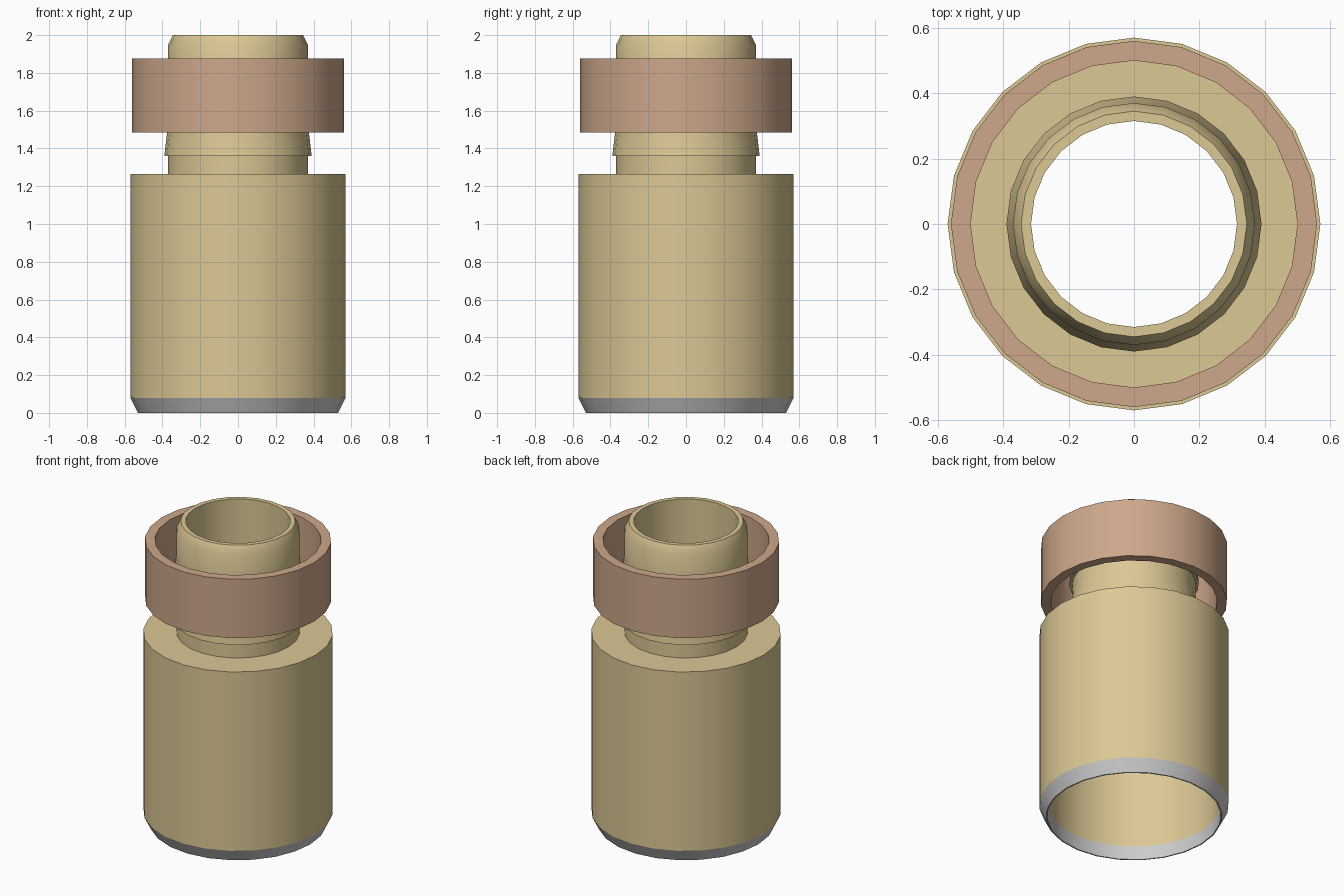
import bpy, bmesh, math

if "Cube" in bpy.data.objects:
    bpy.data.objects.remove(bpy.data.objects["Cube"])

SIDES = 24


def material(name, rgb):
    m = bpy.data.materials.new(name)
    m.diffuse_color = (*rgb, 1)
    m.use_nodes = True
    m.node_tree.nodes["Principled BSDF"].inputs["Base Color"].default_value = m.diffuse_color
    return m


def lathe(name, profile, mat=None, closed=False):
    """Spin an (r, z) profile around the z axis; profile runs up the outside, down the inside."""
    bm = bmesh.new()
    rings = []
    for r, z in profile:
        angles = [math.tau * i / SIDES for i in range(SIDES)]
        rings.append([bm.verts.new((r * math.cos(a), r * math.sin(a), z)) for a in angles])
    pairs = list(zip(rings, rings[1:]))
    if closed:
        pairs.append((rings[-1], rings[0]))
    for low, high in pairs:
        for i in range(SIDES):
            j = (i + 1) % SIDES
            bm.faces.new((low[i], low[j], high[j], high[i]))
    mesh = bpy.data.meshes.new(name)
    bm.to_mesh(mesh)
    bm.free()
    obj = bpy.data.objects.new(name, mesh)
    bpy.context.collection.objects.link(obj)
    if mat:
        mesh.materials.append(mat)
    bpy.ops.object.select_all(action='DESELECT')
    obj.select_set(True)
    bpy.context.view_layer.objects.active = obj
    bpy.ops.object.shade_smooth_by_angle(angle=math.radians(30))
    return obj


tan = material("tan", (0.72, 0.58, 0.30))
copper = material("copper", (0.61, 0.39, 0.26))

# Hollow body with shoulder and barbed neck
profile = [(0.57, 0.08), (0.57, 1.265), (0.37, 1.265)]
for z in (1.36, 1.61):                      # barbs
    profile += [(0.37, z), (0.39, z), (0.37, z + 0.17)]
profile += [(0.37, 1.95), (0.345, 2.0), (0.315, 2.0),
            (0.315, 1.21), (0.522, 1.21), (0.522, 0.09)]
lathe("body", profile, tan)

# Bevelled bottom lip
lathe("bottom_lip", [(0.522, 0.09), (0.522, 0), (0.53, 0), (0.57, 0.08)])

# Loose collar around the neck
lathe("collar", [(0.56, 1.485), (0.56, 1.875), (0.50, 1.875), (0.50, 1.485)], copper, closed=True)
